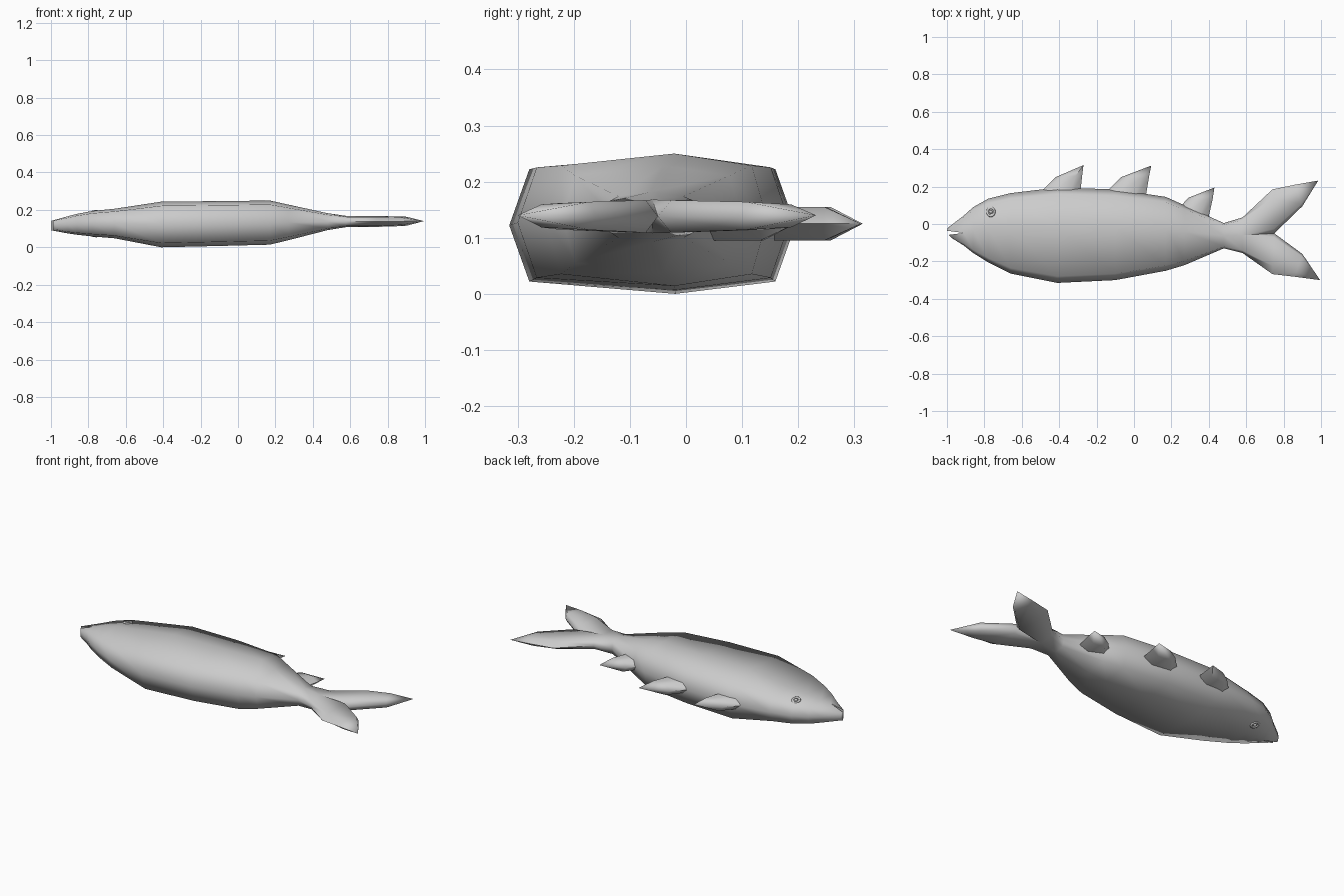
import bpy, bmesh
from mathutils import Vector

cube = bpy.data.objects.get("Cube")
if cube:
    bpy.data.objects.remove(cube)

skin = bpy.data.materials.new("grey_skin")
skin.use_nodes = True
grey = (0.6, 0.6, 0.6, 1)
skin.diffuse_color = grey
skin.node_tree.nodes["Principled BSDF"].inputs["Base Color"].default_value = grey

SHOULDER, LEDGE = 0.07, 0.82


def ring(a, b, zc, profile):
    """Closed section from outline point a to b, mirrored above and below zc."""
    a, b = Vector(a), Vector(b)
    top, low = [], []
    for t, h in profile:
        p = a.lerp(b, t)
        top.append((p.x, p.y, zc + h))
        low.append((p.x, p.y, zc - h))
    return [(a.x, a.y, zc)] + top + [(b.x, b.y, zc)] + low[::-1]


def loft(bm, rings, tip=None, cap=False):
    rows = [[bm.verts.new(p) for p in r] for r in rings]
    n = len(rows[0])
    for r, s in zip(rows, rows[1:]):
        for i in range(n):
            j = (i + 1) % n
            bm.faces.new((r[i], r[j], s[j], s[i]))
    if tip:
        v = bm.verts.new(tip)
        for i in range(n):
            bm.faces.new((rows[-1][i], rows[-1][(i + 1) % n], v))
    elif cap:
        bm.faces.new(rows[-1])


def finish(bm, name, angle):
    bmesh.ops.remove_doubles(bm, verts=bm.verts, dist=0.0005)
    bmesh.ops.dissolve_degenerate(bm, edges=bm.edges, dist=0.0001)
    bmesh.ops.recalc_face_normals(bm, faces=bm.faces)
    mesh = bpy.data.meshes.new(name)
    bm.to_mesh(mesh)
    bm.free()
    add(bpy.data.objects.new(name, mesh), angle)


def add(ob, angle):
    if ob.name not in bpy.context.collection.objects:
        bpy.context.collection.objects.link(ob)
    ob.data.materials.append(skin)
    bpy.ops.object.select_all(action="DESELECT")
    ob.select_set(True)
    bpy.context.view_layer.objects.active = ob
    bpy.ops.object.shade_smooth_by_angle(angle=angle)


# Body stations: x, back edge, belly edge, centre height, half thickness, ridge position
stations = [
    (-0.91, 0.045, -0.115, 0.12, 0.046, 0.58),
    (-0.86, 0.09, -0.155, 0.123, 0.056, 0.5),
    (-0.78, 0.135, -0.205, 0.126, 0.068, 0.45),
    (-0.66, 0.165, -0.265, 0.127, 0.079, 0.42),
    (-0.41, 0.195, -0.315, 0.122, 0.122, 0.42),
    (-0.1, 0.185, -0.3, 0.127, 0.12, 0.42),
    (0.17, 0.145, -0.25, 0.132, 0.118, 0.42),
    (0.27, 0.1, -0.22, 0.133, 0.095, 0.44),
    (0.48, 0.005, -0.13, 0.137, 0.045, 0.5),
    (0.58, 0.035, -0.155, 0.138, 0.03, 0.5),
]


def half_section(s, upper):
    """Back or belly half of a body station, used where the body forks."""
    x, back, belly, zc, h, m = s
    mid = (x, back + (belly - back) * m)
    edge, part = (back, m) if upper else (belly, 1 - m)
    return ring((x, edge), mid, zc, [(SHOULDER / part, LEDGE * h), (1, h)])


def fork(bm, start, upper, rows, inset, end, tip=None):
    rings = [half_section(start, upper)]
    rings += [ring(a, b, z, [(inset, LEDGE * h), (end, h)]) for a, b, z, h in rows]
    loft(bm, rings, tip, cap=not tip)


body = bmesh.new()
loft(body, [ring((x, t), (x, b), z, [(SHOULDER, LEDGE * h), (m, h), (1 - SHOULDER, LEDGE * h)])
            for x, t, b, z, h, m in stations])
# Jaws with the open mouth between them
fork(body, stations[0], True, [((-0.995, -0.02), (-1, -0.036), 0.116, 0.025)], 0.3, 1)
fork(body, stations[0], False, [((-0.975, -0.075), (-0.99, -0.058), 0.116, 0.025)], 0.3, 1)
# Tail lobes
fork(body, stations[-1], True,
     [((0.74, 0.185), (0.75, -0.05), 0.138, 0.029),
      ((0.86, 0.21), (0.9, 0.095), 0.139, 0.025)], 0.2, 0.9, (0.985, 0.232, 0.14))
fork(body, stations[-1], False,
     [((0.74, -0.268), (0.75, -0.05), 0.138, 0.029),
      ((0.86, -0.282), (0.9, -0.16), 0.139, 0.025)], 0.2, 0.9, (0.995, -0.3, 0.14))
finish(body, "body", 1.4)

# Back fins: front base, rear base, front shoulder, rear shoulder, tip
fins = {
    "front_back_fin": ((-0.53, 0.14), (-0.29, 0.14), (-0.42, 0.25), (-0.277, 0.26), (-0.27, 0.315)),
    "middle_back_fin": ((-0.19, 0.13), (0.06, 0.13), (-0.07, 0.25), (0.079, 0.245), (0.092, 0.312)),
    "rear_back_fin": ((0.2, 0.04), (0.395, 0.02), (0.29, 0.14), (0.42, 0.13), (0.43, 0.195)),
}
for name, (fa, ra, fb, rb, tip) in fins.items():
    bm = bmesh.new()
    zc, h = 0.125, 0.03
    loft(bm, [ring(a, b, zc, [(0.2, h), (0.75, h)]) for a, b in ((fa, ra), (fb, rb))], (*tip, zc))
    finish(bm, name, 0.9)

# Eyes on both flanks: a raised rim around a small ball
for side, sign in (("upper", 1), ("lower", -1)):
    spot = (-0.765, 0.065, 0.126 + sign * 0.062)
    tilt = (-0.2 * sign, -0.1 * sign, 0)
    bpy.ops.mesh.primitive_torus_add(location=spot, rotation=tilt, major_radius=0.019,
                                     minor_radius=0.006, major_segments=16, minor_segments=8)
    rim = bpy.context.object
    rim.name = side + "_eye_rim"
    rim.scale.y = 1.15
    add(rim, 1)
    bpy.ops.mesh.primitive_uv_sphere_add(location=spot, radius=0.009, segments=12, ring_count=8)
    ball = bpy.context.object
    ball.name = side + "_eye"
    add(ball, 1)
